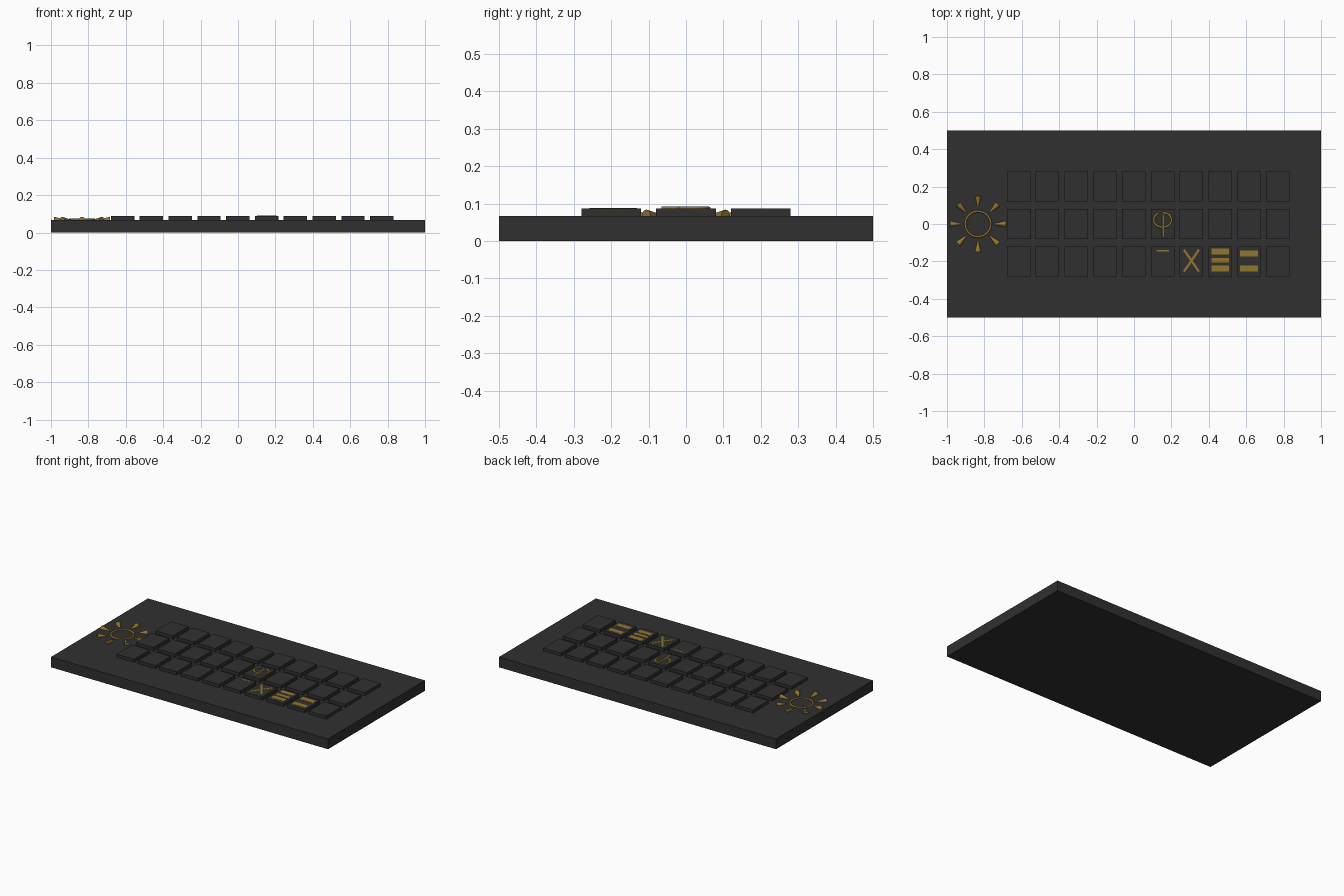
import bpy, bmesh, math
from mathutils import Matrix, Vector

if "Cube" in bpy.data.objects:
    bpy.data.objects.remove(bpy.data.objects["Cube"])


def material(name, rgb):
    m = bpy.data.materials.new(name)
    m.diffuse_color = (*rgb, 1)
    m.use_nodes = True
    m.node_tree.nodes["Principled BSDF"].inputs["Base Color"].default_value = m.diffuse_color
    return m


dark = material("charcoal", (0.03, 0.03, 0.03))
gold = material("old gold", (0.29, 0.18, 0.025))

BASE_TOP, KEY_TOP = 0.067, 0.087
PITCH, KEY_X0 = 0.154, -0.617


def finish(bm, name, mat):
    bmesh.ops.recalc_face_normals(bm, faces=bm.faces)
    me = bpy.data.meshes.new(name)
    bm.to_mesh(me)
    bm.free()
    me.materials.append(mat)
    ob = bpy.data.objects.new(name, me)
    bpy.context.collection.objects.link(ob)
    return ob


def box(name, mat, centre, size, z0, z1, angle=0):
    bm = bmesh.new()
    bmesh.ops.create_cube(bm, size=1)
    m = (Matrix.Translation((centre[0], centre[1], (z0 + z1) / 2))
         @ Matrix.Rotation(angle, 4, 'Z')
         @ Matrix.Diagonal((size[0], size[1], z1 - z0, 1)))
    bm.transform(m)
    return finish(bm, name, mat)


def tube(name, points, radius, cyclic=False):
    """Round gold wire along a path."""
    cu = bpy.data.curves.new(name, 'CURVE')
    cu.dimensions = '3D'
    cu.bevel_depth = radius
    cu.bevel_resolution = 2
    cu.use_fill_caps = True
    sp = cu.splines.new('POLY')
    sp.points.add(len(points) - 1)
    for p, co in zip(sp.points, points):
        p.co = (*co, 1)
    sp.use_cyclic_u = cyclic
    cu.materials.append(gold)
    ob = bpy.data.objects.new(name, cu)
    bpy.context.collection.objects.link(ob)
    return ob


# Slab
box("base_slab", dark, (0, 0), (2, 1), 0, BASE_TOP)

# Grid of keys
for row in range(3):
    for col in range(10):
        box(f"key_{row}_{col}", dark, (KEY_X0 + col * PITCH, 0.2 - 0.2 * row),
            (0.125, 0.16), BASE_TOP - 0.002, KEY_TOP)

# Sun emblem: ring with eight rays that widen outwards
sun = Vector((-0.834, 0, BASE_TOP))
ring = [sun + Vector((0.068 * math.cos(a), 0.068 * math.sin(a), 0.001))
        for a in (i * math.tau / 40 for i in range(40))]
tube("sun_ring", ring, 0.006, True)
for i in range(8):
    bm = bmesh.new()
    bmesh.ops.create_cone(bm, cap_ends=True, segments=12, radius1=0.003,
                          radius2=0.017, depth=0.06)
    bm.transform(Matrix.Translation(sun) @ Matrix.Rotation(i * math.tau / 8, 4, 'Z')
                 @ Matrix.Translation((0.12, 0, 0))
                 @ Matrix.Rotation(math.pi / 2, 4, 'Y'))
    finish(bm, f"sun_ray_{i}", gold)

# Bowl-and-stem ornament on the middle key
kx = KEY_X0 + 5 * PITCH
z = KEY_TOP - 0.001
bowl = []
for i in range(33):
    a = math.radians(120 + i * 330 / 32)
    bowl.append((kx + 0.048 * math.cos(a), 0.022 + 0.039 * math.sin(a), z))
bowl += [(kx + 0.012, 0.058, z), (kx + 0.003, 0.045, z)]
tube("ornament_bowl", bowl, 0.006)
tube("ornament_stem", [(kx + 0.003, 0.045, z), (kx + 0.003, -0.066, z)], 0.006)

# Flat inlays on the lower row keys
T = KEY_TOP + 0.0008
box("short_inlay", gold, (kx, -0.142), (0.068, 0.008), KEY_TOP - 0.004, T)
for s in (-1, 1):
    box(f"cross_inlay_{s}", gold, (KEY_X0 + 6 * PITCH, -0.196), (0.142, 0.012),
        KEY_TOP - 0.004, T + 0.0002 * s, s * math.atan2(0.117, 0.08))
for i, (y, h) in enumerate([(-0.147, 0.032), (-0.194, 0.024), (-0.238, 0.032)]):
    box(f"triple_bar_{i}", gold, (KEY_X0 + 7 * PITCH, y), (0.093, h), KEY_TOP - 0.004, T)
for i, y in enumerate([-0.158, -0.238]):
    box(f"double_bar_{i}", gold, (KEY_X0 + 8 * PITCH, y), (0.098, 0.034), KEY_TOP - 0.004, T)
